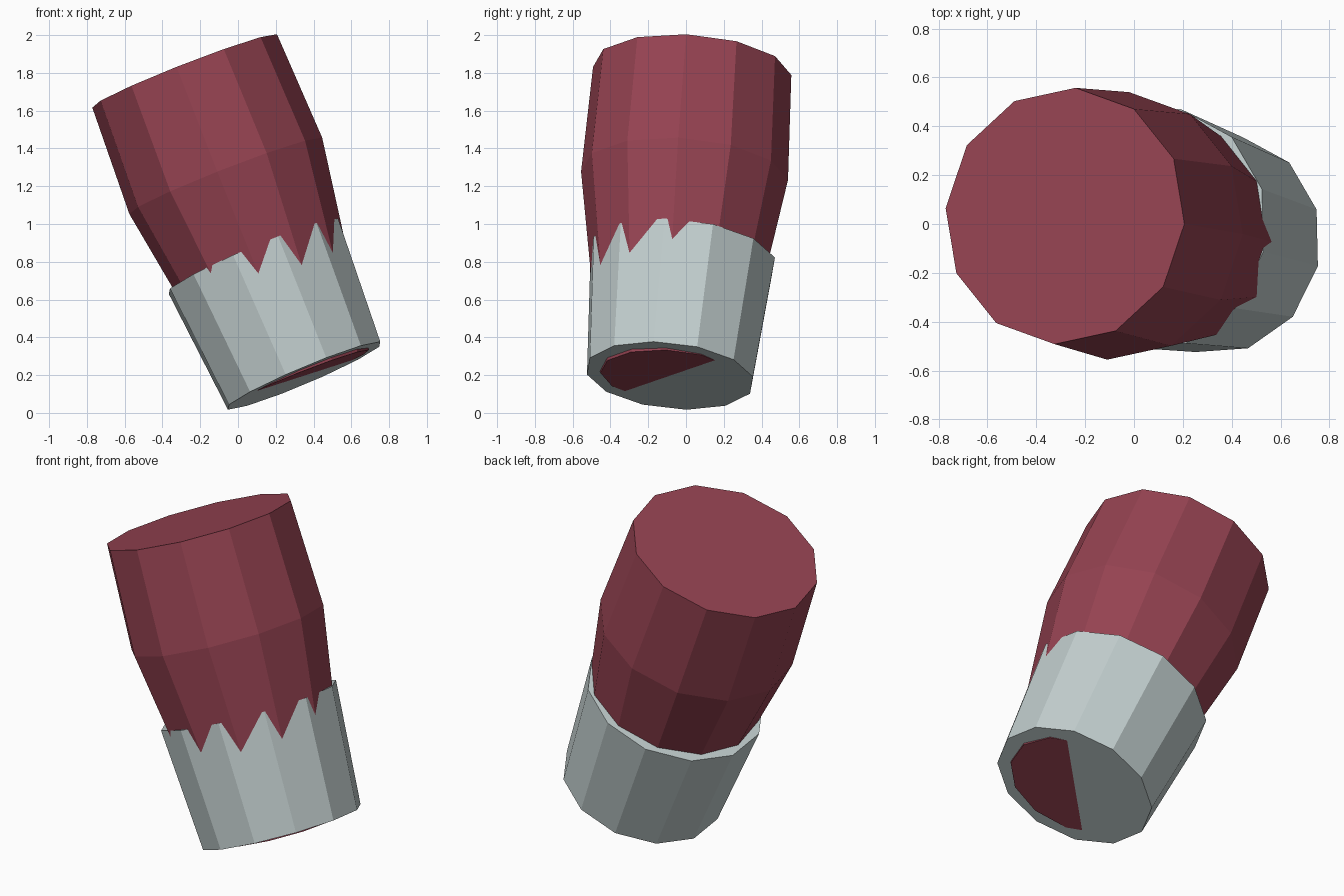
import bpy, bmesh, math
from mathutils import Vector

if "Cube" in bpy.data.objects:
    bpy.data.objects.remove(bpy.data.objects["Cube"])

SIDES = 12
BASE = Vector((0.35, -0.085, 0.197))   # shared centre of both lower ends


def material(name, rgb):
    m = bpy.data.materials.new(name)
    m.diffuse_color = (*rgb, 1.0)
    m.use_nodes = True
    m.node_tree.nodes["Principled BSDF"].inputs["Base Color"].default_value = m.diffuse_color
    return m


def tilted_stack(name, axis, phase, rings, mat):
    """Closed faceted solid: rings of (distance along axis, radius)."""
    n = Vector(axis).normalized()
    u = Vector((n.z, 0, -n.x)).normalized()
    v = n.cross(u)
    bm = bmesh.new()
    loops = []
    for dist, radius in rings:
        loop = []
        for i in range(SIDES):
            a = math.radians(phase) + math.tau * i / SIDES
            loop.append(bm.verts.new(
                BASE + n * dist + (u * math.cos(a) + v * math.sin(a)) * radius))
        loops.append(loop)
    for low, high in zip(loops, loops[1:]):
        for i in range(SIDES):
            j = (i + 1) % SIDES
            bm.faces.new((low[i], low[j], high[j], high[i]))
    bm.faces.new(loops[0][::-1])
    bm.faces.new(loops[-1])
    mesh = bpy.data.meshes.new(name)
    bm.to_mesh(mesh)
    bm.free()
    mesh.materials.append(mat)
    obj = bpy.data.objects.new(name, mesh)
    bpy.context.collection.objects.link(obj)
    return obj


red = material("dark red", (0.30, 0.055, 0.083))
grey = material("pale grey", (0.54, 0.62, 0.62))

# Bulging sleeve, leaning slightly less than the cuff so it breaks through it
tilted_stack("sleeve", (-0.392, 0.073, 1), -3.5,
             [(0, 0.37), (1.139, 0.55), (1.737, 0.527)], red)

# Flared cuff around the lower end
tilted_stack("cuff", (-0.424, 0.107, 1), -11.2,
             [(0, 0.45), (0.69, 0.50)], grey)
